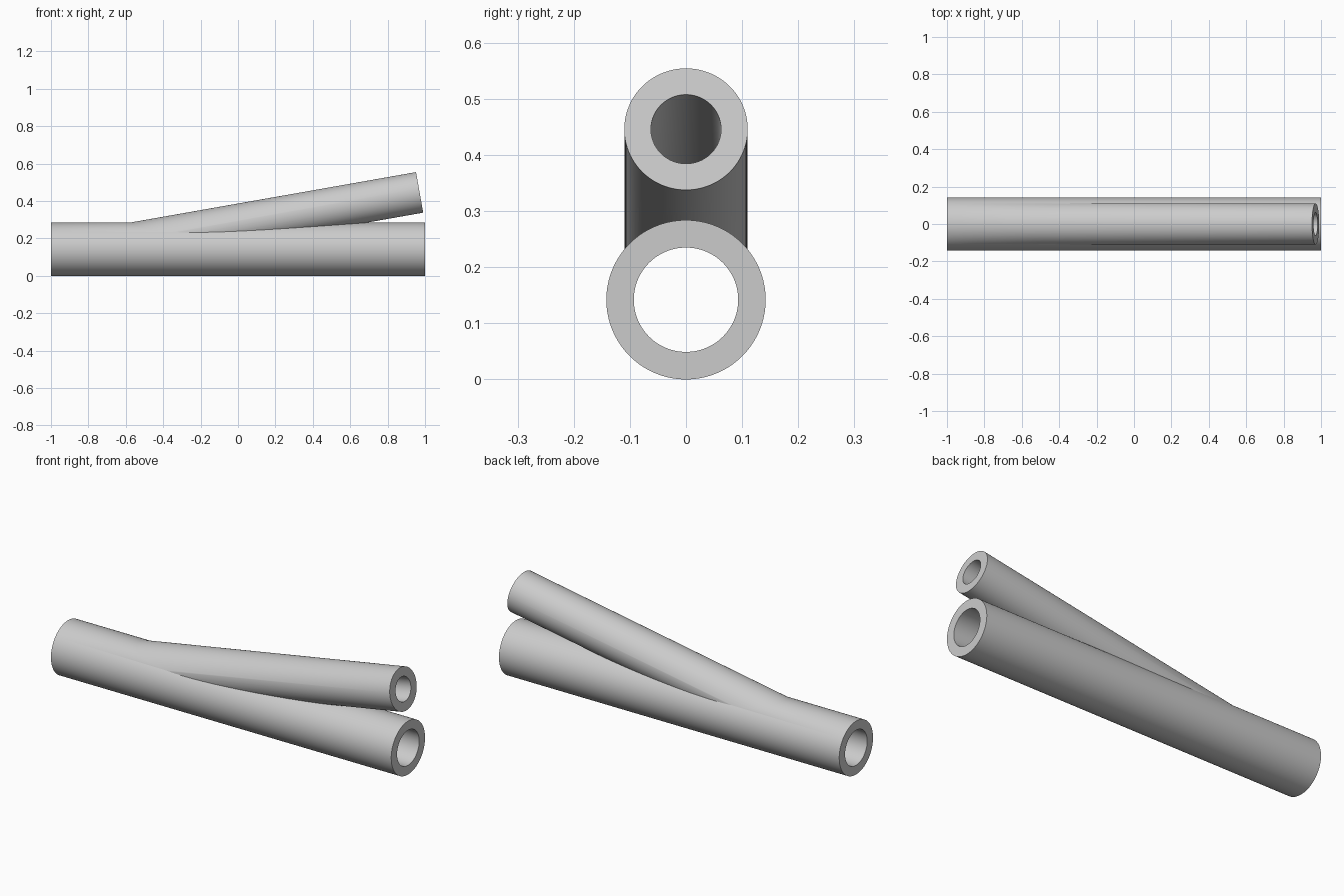
import bpy
from math import cos, sin, radians
from mathutils import Vector

if "Cube" in bpy.data.objects:
    bpy.data.objects.remove(bpy.data.objects["Cube"], do_unlink=True)

MAIN_R, MAIN_BORE = 0.142, 0.093
BRANCH_R, BRANCH_BORE = 0.11, 0.0625
TILT = radians(10)
END = Vector((0.971, 0, 0.446))
AXIS = Vector((cos(TILT), 0, sin(TILT)))
START = END - AXIS * ((END.z - MAIN_R) / sin(TILT))

grey = bpy.data.materials.new("light grey")
grey.use_nodes = True
colour = (0.6, 0.6, 0.6, 1)
grey.diffuse_color = colour
grey.node_tree.nodes["Principled BSDF"].inputs["Base Color"].default_value = colour


def rod(name, a, b, radius):
    """Solid cylinder running from a to b."""
    d = b - a
    bpy.ops.mesh.primitive_cylinder_add(
        vertices=128, radius=radius, depth=d.length, location=(a + b) / 2,
        rotation=d.to_track_quat('Z', 'Y').to_euler())
    obj = bpy.context.object
    obj.name = name
    obj.data.materials.append(grey)
    return obj


def combine(target, tool, operation):
    """Apply a boolean and discard the tool."""
    tool.hide_render = True
    mod = target.modifiers.new(operation.lower(), 'BOOLEAN')
    mod.operation, mod.solver, mod.object = operation, 'EXACT', tool
    bpy.context.view_layer.objects.active = target
    bpy.ops.object.modifier_apply(modifier=mod.name)
    bpy.data.objects.remove(tool, do_unlink=True)


left, right = Vector((-1, 0, MAIN_R)), Vector((1, 0, MAIN_R))
over = Vector((0.1, 0, 0))

# Straight pipe joined with the slanted branch
pipe = rod("branching_pipe", left, right, MAIN_R)
combine(pipe, rod("branch", START, END, BRANCH_R), 'UNION')

# Open bores through both arms
combine(pipe, rod("main_bore", left - over, right + over, MAIN_BORE), 'DIFFERENCE')
combine(pipe, rod("branch_bore", START, END + AXIS * 0.1, BRANCH_BORE), 'DIFFERENCE')

# Smooth walls with crisp rims
bpy.ops.object.select_all(action='DESELECT')
pipe.select_set(True)
bpy.context.view_layer.objects.active = pipe
bpy.ops.object.shade_smooth_by_angle(angle=radians(30))
